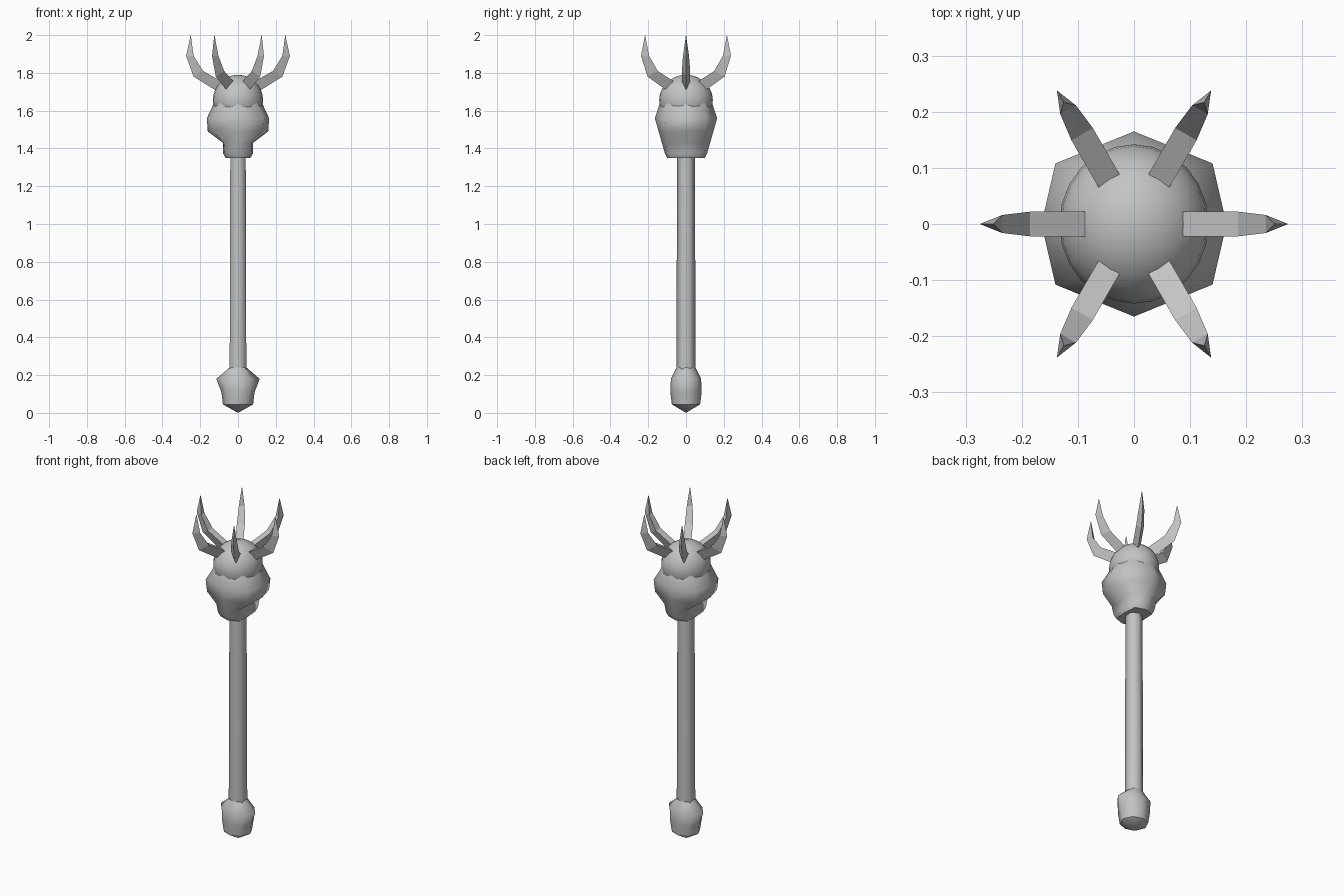
import bpy, bmesh, math

cube = bpy.data.objects.get("Cube")
if cube:
    bpy.data.objects.remove(cube)

grey = bpy.data.materials.new("plain grey")
grey.use_nodes = True
colour = (0.55, 0.55, 0.55, 1)
grey.diffuse_color = colour
grey.node_tree.nodes["Principled BSDF"].inputs["Base Color"].default_value = colour


def finish(bm, name, angle):
    """Turn a bmesh into a shaded object."""
    bmesh.ops.recalc_face_normals(bm, faces=bm.faces)
    mesh = bpy.data.meshes.new(name)
    bm.to_mesh(mesh)
    bm.free()
    mesh.materials.append(grey)
    obj = bpy.data.objects.new(name, mesh)
    bpy.context.collection.objects.link(obj)
    if angle:
        bpy.ops.object.select_all(action='DESELECT')
        obj.select_set(True)
        bpy.context.view_layer.objects.active = obj
        bpy.ops.object.shade_smooth_by_angle(angle=math.radians(angle))
    return obj


def loft(bm, rings, closed_ends=True):
    """Bridge a list of equal-length point rings."""
    loops = [[bm.verts.new(p) for p in ring] for ring in rings]
    n = len(loops[0])
    for a, b in zip(loops, loops[1:]):
        for i in range(n):
            j = (i + 1) % n
            bm.faces.new((a[i], a[j], b[j], b[i]))
    if closed_ends:
        bm.faces.new(loops[0])
        bm.faces.new(loops[-1])
    return loops


def octagon(z, side, corner_x, corner_y, front):
    """Eight points, mirrored in x and y."""
    return [(side, 0, z), (corner_x, corner_y, z), (0, front, z),
            (-corner_x, corner_y, z), (-side, 0, z),
            (-corner_x, -corner_y, z), (0, -front, z), (corner_x, -corner_y, z)]


def faceted_body(name, sections, angle, tip_z=None):
    bm = bmesh.new()
    loops = loft(bm, [octagon(*s) for s in sections], tip_z is None)
    if tip_z is not None:
        tip = bm.verts.new((0, 0, tip_z))
        for i in range(8):
            bm.faces.new((loops[0][i], loops[0][(i + 1) % 8], tip))
        bm.faces.new(loops[-1])
    return finish(bm, name, angle)


# Shaft: slightly tapered hexagonal pole
bm = bmesh.new()
loft(bm, [[(r * math.sin(i * math.pi / 3), r * math.cos(i * math.pi / 3), z)
           for i in range(6)] for z, r in ((0.2, 0.051), (1.4, 0.047))])
finish(bm, "shaft", 65)

# Pommel: pointed knob flaring at its shoulders
faceted_body("pommel", [
    (0.045, 0.08, 0.055, 0.055, 0.075),
    (0.11, 0.088, 0.062, 0.062, 0.083),
    (0.18, 0.115, 0.065, 0.062, 0.08),
    (0.24, 0.045, 0.035, 0.036, 0.05)], 50, 0.0)

# Head: narrow jaw, broad cheeks, ridge at front and back
faceted_body("head", [
    (1.35, 0.065, 0.06, 0.08, 0.10),
    (1.375, 0.08, 0.07, 0.09, 0.112),
    (1.43, 0.08, 0.075, 0.10, 0.128),
    (1.49, 0.16, 0.132, 0.106, 0.145),
    (1.56, 0.165, 0.14, 0.108, 0.165),
    (1.63, 0.132, 0.10, 0.10, 0.142),
    (1.68, 0.115, 0.085, 0.085, 0.125)], 60)

# Dome on top of the head
bm = bmesh.new()
bmesh.ops.create_uvsphere(bm, u_segments=24, v_segments=14, radius=1)
bmesh.ops.scale(bm, vec=(0.133, 0.142, 0.135), verts=bm.verts)
bmesh.ops.translate(bm, vec=(0, 0, 1.655), verts=bm.verts)
finish(bm, "dome", 60)

# Crown of six curved spikes: flat inside, ridged outside
# Each section: inner radius, inner z, half width, ridge radius, ridge z
spike = [(0.087, 1.755, 0.022, 0.09, 1.69),
         (0.185, 1.81, 0.022, 0.235, 1.78),
         (0.235, 1.89, 0.016, 0.275, 1.89),
         (0.25, 2.0, 0.0005, 0.2505, 2.0)]
for k in range(6):
    a = k * math.pi / 3
    c, s = math.cos(a), math.sin(a)

    def turn(r, t, z):
        return (r * c - t * s, r * s + t * c, z)

    bm = bmesh.new()
    loft(bm, [[turn(r, w, z), turn(r, -w, z), turn(ridge, 0, ridge_z)]
              for r, z, w, ridge, ridge_z in spike])
    finish(bm, f"crown_spike_{k + 1}", 0)
